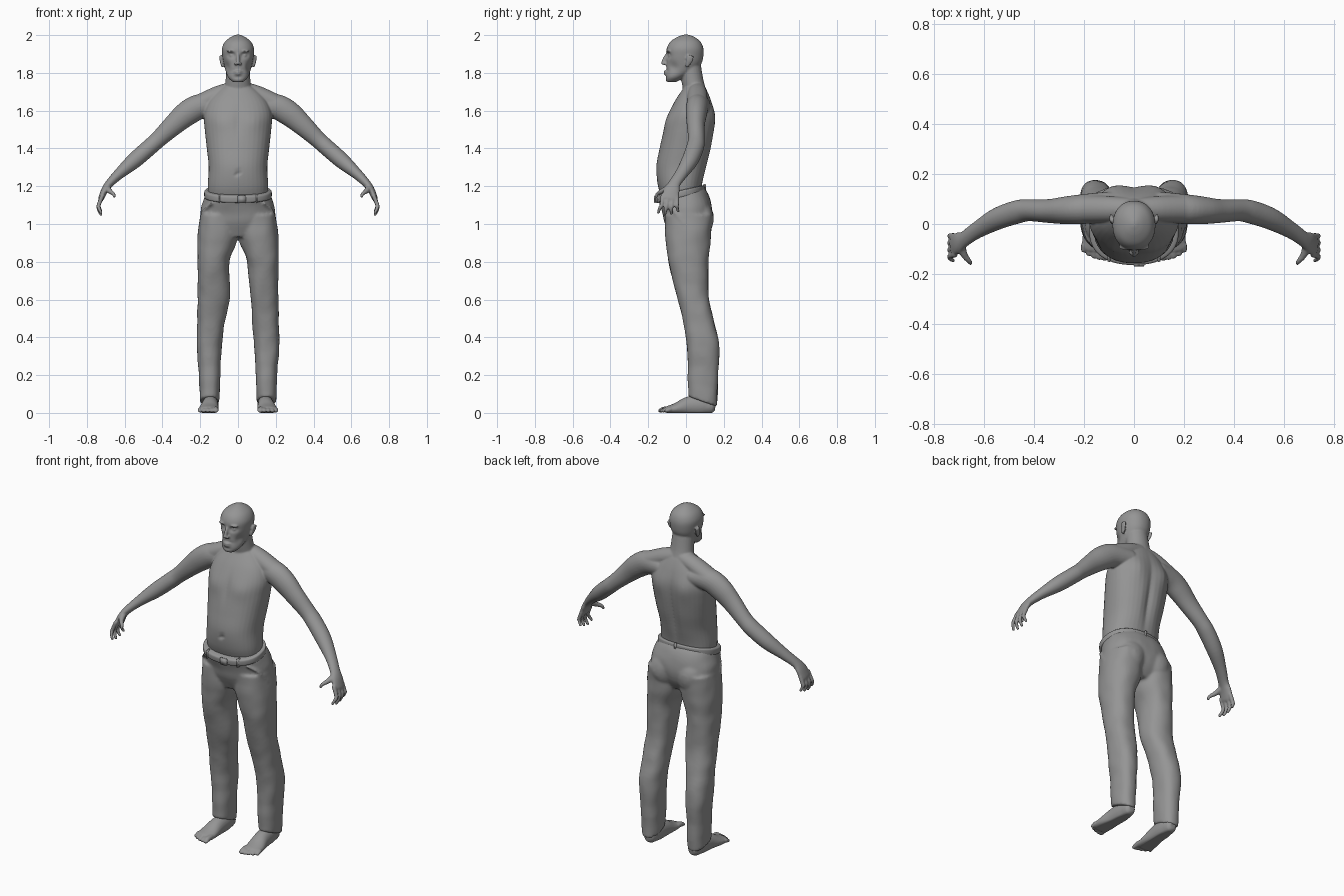
import bpy, bmesh, math
from mathutils import Vector, noise

cube = bpy.data.objects.get("Cube")
if cube:
    bpy.data.objects.remove(cube)

X, Y, Z = Vector((1, 0, 0)), Vector((0, 1, 0)), Vector((0, 0, 1))
SIDES = (1, -1)


def material(name, rgb):
    m = bpy.data.materials.new(name)
    m.use_nodes = True
    m.diffuse_color = (*rgb, 1)
    m.node_tree.nodes["Principled BSDF"].inputs["Base Color"].default_value = (*rgb, 1)
    return m


GREY = material("plain grey", (0.3, 0.3, 0.3))


def smooth_path(stations, steps):
    """Catmull-Rom interpolation of station tuples."""
    out, n = [], len(stations)
    for i in range(n - 1):
        p = [stations[min(max(i + k, 0), n - 1)] for k in (-1, 0, 1, 2)]
        for s in range(steps):
            t = s / steps
            out.append([b + 0.5 * t * (c - a + t * (2 * a - 5 * b + 4 * c - d + t * (3 * (b - c) + d - a)))
                        for a, b, c, d in zip(*p)])
    out.append(list(stations[-1]))
    return out


def skin_rings(bm, rings):
    rows = [[bm.verts.new((p.x, p.y, max(p.z, 0))) for p in r] for r in rings]
    n = len(rows[0])
    for r0, r1 in zip(rows, rows[1:]):
        for i in range(n):
            j = (i + 1) % n
            bm.faces.new((r0[i], r0[j], r1[j], r1[i]))
    bm.faces.new(rows[0][::-1])
    bm.faces.new(rows[-1])
    return [v for r in rows for v in r]


def oval(centre, u, v, power=2.0, n=40):
    ring = []
    for i in range(n):
        a = math.tau * i / n
        c, s = math.cos(a), math.sin(a)
        k = (abs(c) ** power + abs(s) ** power) ** (-1 / power)
        ring.append(centre + u * c * k + v * s * k)
    return ring


def trunk(bm, slabs, power=2.2, side=1, tilt=lambda z: 0, steps=6):
    """Stack of level ovals; each slab is (z, x0, x1, y0, y1)."""
    rings = []
    for z, x0, x1, y0, y1 in smooth_path(slabs, steps):
        c = Vector((side * (x0 + x1) / 2, (y0 + y1) / 2, z))
        ring = oval(c, X * (x1 - x0) / 2, Y * (y1 - y0) / 2, power)
        rings.append([p + Z * tilt(z) * p.y for p in ring])
    return skin_rings(bm, rings)


def limb(bm, stations, ref=Y, side=1, steps=5, n=24):
    """Rounded tube; each station is (x, y, z, radius along ref, other radius)."""
    path = smooth_path(stations, steps)
    pts = [Vector((side * p[0], p[1], p[2])) for p in path]
    rings = []
    for i, p in enumerate(path):
        t = (pts[min(i + 1, len(pts) - 1)] - pts[max(i - 1, 0)]).normalized()
        u = (ref - t * ref.dot(t)).normalized()
        v = t.cross(u)
        end = -1 if i == 0 else 1 if i == len(path) - 1 else 0
        caps = [(0, 1)] if end == 0 else [(0, 1), (0.5, 0.87), (0.85, 0.5)]
        if end < 0:
            caps.reverse()
        for push, scale in caps:
            c = pts[i] + t * end * push * min(p[3], p[4])
            rings.append(oval(c, u * p[3] * scale, v * p[4] * scale, n=n))
    return skin_rings(bm, rings)


def blob(bm, centre, size):
    made = bmesh.ops.create_uvsphere(bm, u_segments=20, v_segments=12, radius=1)["verts"]
    for v in made:
        v.co = Vector(centre) + Vector(a * b for a, b in zip(v.co, size))


def press(verts, centre, size, move):
    """Soft push of a region, fading out with distance."""
    for v in verts:
        d = sum(((a - b) / s) ** 2 for a, b, s in zip(v.co, centre, size))
        v.co += Vector(move) * math.exp(-d)


def finish(name, bm, voxel=0, relax=4):
    bmesh.ops.recalc_face_normals(bm, faces=bm.faces)
    mesh = bpy.data.meshes.new(name)
    bm.to_mesh(mesh)
    bm.free()
    mesh.materials.append(GREY)
    ob = bpy.data.objects.new(name, mesh)
    bpy.context.collection.objects.link(ob)
    for p in mesh.polygons:
        p.use_smooth = True
    if voxel:
        r = ob.modifiers.new("fuse", "REMESH")
        r.mode, r.voxel_size, r.use_smooth_shade = "VOXEL", voxel, True
        s = ob.modifiers.new("relax", "SMOOTH")
        s.factor, s.iterations = 0.5, relax
    return ob


def even(rows):
    return [(z, -h, h, f, b) for z, h, f, b in rows]


# Torso with spine groove, shoulder blades and chest
body = bmesh.new()
torso = trunk(body, even([
    (1.12, .155, -.12, .08), (1.2, .16, -.148, .085), (1.3, .155, -.157, .11),
    (1.4, .165, -.14, .135), (1.5, .176, -.118, .15), (1.58, .18, -.095, .152),
    (1.65, .155, -.06, .135), (1.71, .1, -.02, .11), (1.74, .05, 0, .09)]), 2.3)
press(torso, (0, .14, 1.38), (.025, .06, .2), (0, -.018, 0))
press(torso, (0, -.1, 1.54), (.02, .06, .08), (0, .006, 0))
press(torso, (0, -.16, 1.27), (.012, .03, .012), (0, .012, 0))
for s in SIDES:
    press(torso, (s * .09, .15, 1.56), (.045, .05, .07), (0, .01, 0))
    press(torso, (s * .09, -.1, 1.54), (.06, .05, .05), (0, -.008, 0))

# Neck and head
limb(body, [(0, .06, 1.66, .085, .06), (0, .038, 1.74, .068, .058), (0, .022, 1.83, .062, .058)], X)
head = trunk(body, even([
    (1.752, .028, -.103, -.05), (1.775, .052, -.11, -.01), (1.81, .066, -.106, .05),
    (1.85, .076, -.104, .082), (1.89, .083, -.105, .092), (1.93, .085, -.102, .092),
    (1.965, .069, -.083, .077), (1.99, .038, -.046, .045), (2.003, .008, -.01, .01)]), 2.15)
press(head, (0, -.11, 1.813), (.035, .03, .006), (0, .008, 0))
press(head, (0, -.11, 1.777), (.03, .03, .007), (0, .006, 0))
for s in SIDES:
    press(head, (s * .034, -.1, 1.893), (.018, .05, .013), (0, .02, 0))
    press(head, (s * .062, -.07, 1.83), (.02, .03, .025), (-s * .009, .004, 0))
    blob(body, (s * .033, -.08, 1.892), (.014, .014, .01))
    blob(body, (s * .035, -.092, 1.915), (.026, .014, .007))
    blob(body, (s * .012, -.113, 1.848), (.009, .012, .008))
    limb(body, [(s * .083, .005, 1.835, .009, .006), (s * .09, .018, 1.865, .018, .007),
                (s * .093, .025, 1.888, .018, .006)])
limb(body, [(0, -.096, 1.905, .007, .008), (0, -.111, 1.88, .009, .01),
            (0, -.122, 1.852, .011, .01)], X)
for z in (1.795, 1.807):
    limb(body, [(-.022, -.096, z, .008, .004), (0, -.11, z, .009, .006), (.022, -.096, z, .008, .004)])

# Shoulders, arms and hands
for s in SIDES:
    limb(body, [(.02, .06, 1.71, .045, .045), (.1, .06, 1.685, .052, .048),
                (.2, .06, 1.635, .055, .052)], side=s)
    limb(body, [(.1, .07, 1.63, .06, .055), (.2, .06, 1.622, .06, .066),
                (.27, .055, 1.585, .056, .066), (.34, .052, 1.525, .048, .056),
                (.42, .055, 1.45, .044, .045), (.47, .048, 1.405, .047, .044),
                (.55, .02, 1.335, .044, .042), (.63, -.025, 1.265, .034, .029),
                (.68, -.06, 1.215, .032, .022), (.705, -.075, 1.18, .042, .019),
                (.725, -.085, 1.135, .046, .015)], side=s)
    for k in range(4):
        y, long = -.048 - .025 * k, (.018, .005, 0, .01)[k]
        limb(body, [(.718, y, 1.15, .012, .012), (.738, y - .002 * k, 1.1, .011, .011),
                    (.737, y - .005 * k, 1.075 + long, .01, .01),
                    (.725, y + .006 - .01 * k, 1.05 + long, .008, .008)], side=s, n=14)
    limb(body, [(.695, -.085, 1.195, .02, .016), (.68, -.125, 1.175, .014, .014),
                (.66, -.15, 1.16, .01, .01), (.655, -.158, 1.145, .008, .008)], X, s, n=14)
finish("body", body, .005, 5)

# Trousers: hips, seat and two legs
trousers = bmesh.new()
trunk(trousers, even([
    (.93, .1, -.08, .09), (1, .19, -.11, .13), (1.07, .197, -.122, .138),
    (1.13, .182, -.138, .12), (1.175, .168, -.152, .092)]), 2.3,
    tilt=lambda z: .25 * min(max((z - 1) / .15, 0), 1))
for s in SIDES:
    leg = trunk(trousers, [
        (.09, .1, .202, .012, .165), (.2, .094, .207, .01, .17), (.35, .086, .219, .005, .176),
        (.5, .07, .216, -.018, .145), (.62, .054, .213, -.05, .12), (.8, .046, .214, -.092, .12),
        (.92, .006, .214, -.108, .13), (1.05, .01, .2, -.112, .138)], 2.3, s,
        lambda z: -.35 * max(0, 1 - (z - .09) / .12))
    press(leg, (s * .05, .03, .6), (.04, .2, .12), (.012, 0, 0))
    blob(trousers, (s * .085, .075, 1.03), (.085, .072, .095))
    # Pocket openings and knee folds
    limb(trousers, [(.14, -.116, 1.11, .006, .006), (.183, -.065, 1.07, .006, .006),
                    (.203, -.01, 1.0, .006, .006)], X, s)
trousers.normal_update()
for v in trousers.verts:
    v.co += v.normal * .004 * noise.noise(v.co * 14)
finish("trousers", trousers, .008, 5)

# Belt, following the tilted waistband
belt = bmesh.new()
trunk(belt, even([(1.145, .168, -.146, .09), (1.149, .177, -.16, .1), (1.165, .179, -.164, .1),
                  (1.181, .177, -.163, .098), (1.185, .168, -.15, .088)]), 2.3,
      tilt=lambda z: .22, steps=4)
finish("belt", belt)

# Buckle and belt loops
for name, x, y, z, size in (("buckle", .02, -.164, 1.13, (.045, .012, .04)),
                            ("left_front_loop", .1, -.138, 1.135, (.012, .03, .05)),
                            ("right_front_loop", -.1, -.138, 1.135, (.012, .03, .05)),
                            ("back_loop", 0, .098, 1.187, (.014, .014, .05))):
    bm = bmesh.new()
    made = bmesh.ops.create_cube(bm, size=1)["verts"]
    for v in made:
        v.co = Vector((x, y, z)) + Vector(a * b for a, b in zip(v.co, size))
    bmesh.ops.bevel(bm, geom=bm.edges[:], offset=.003, segments=2, affect="EDGES")
    finish(name, bm)

# Bare feet with toes
for s, name in zip(SIDES, ("left_foot", "right_foot")):
    foot = bmesh.new()
    limb(foot, [(.145, .085, .17, .04, .045), (.145, .09, .09, .042, .05), (.145, .1, .04, .038, .045)], X, s)
    limb(foot, [(.145, .125, .035, .036, .042), (.145, .08, .04, .042, .055),
                (.148, .01, .035, .045, .05), (.154, -.05, .022, .052, .032),
                (.157, -.095, .016, .053, .021)], X, s)
    for k in range(5):
        x, r = .118 + .021 * k, .015 if k == 0 else .011
        tip = -.138 + .002 * k * k
        limb(foot, [(x, -.085, .02, r, r), (x, tip + .02, .018, r, r), (x, tip, .011, r, .01)], X, s, n=14)
    finish(name, foot, .005, 3)
